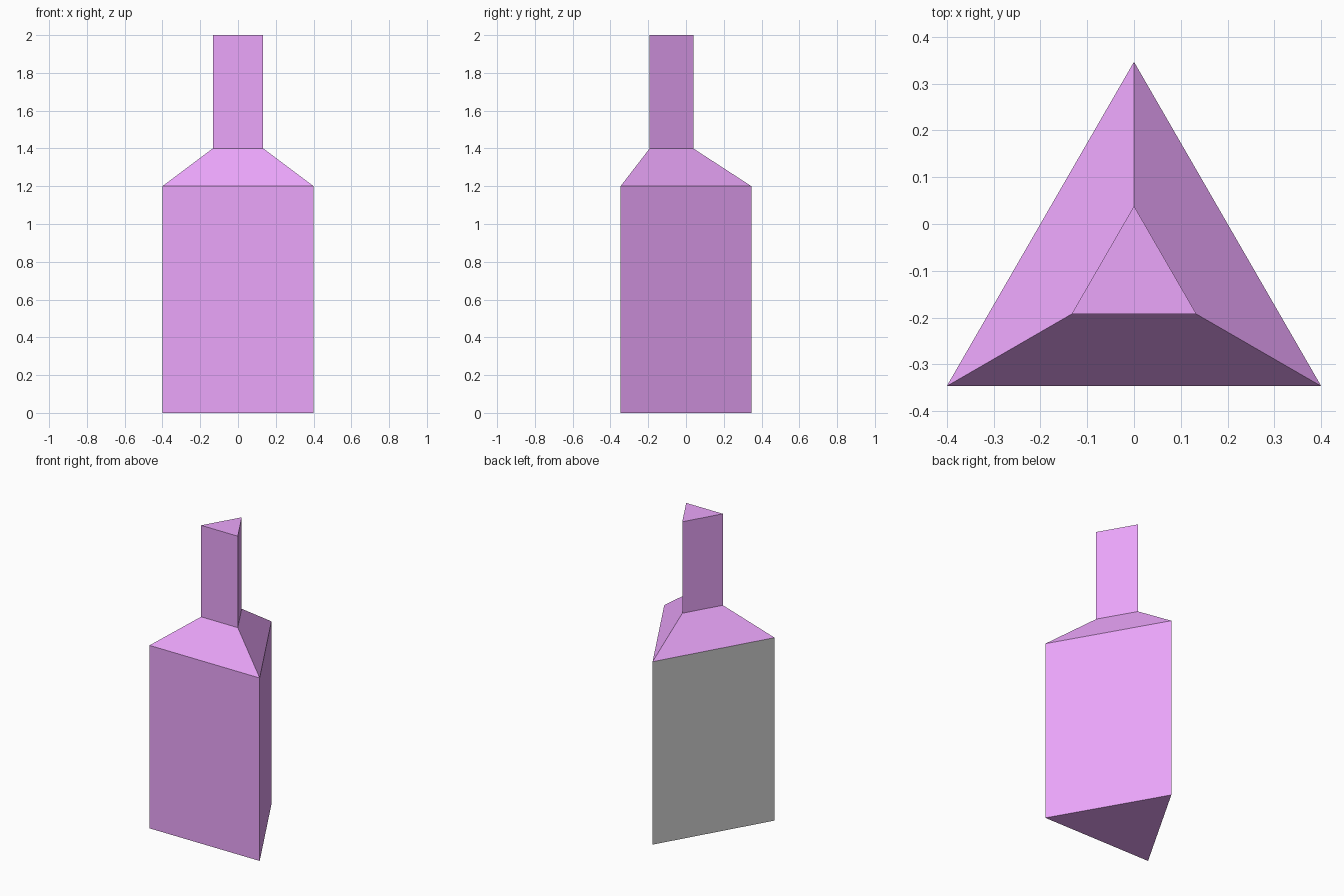
import bpy, bmesh
from math import sin, cos, pi, sqrt

if "Cube" in bpy.data.objects:
    bpy.data.objects.remove(bpy.data.objects["Cube"])

SIDE = 0.8
RADIUS = SIDE / sqrt(3)              # circumradius of the triangular base
CENTRE_Y = SIDE * sqrt(3) / 4 - RADIUS


def make_material(name, colour):
    mat = bpy.data.materials.new(name)
    mat.diffuse_color = colour
    mat.use_nodes = True
    mat.node_tree.nodes["Principled BSDF"].inputs["Base Color"].default_value = mat.diffuse_color
    return mat


# Triangular bottle: (height, scale) of each cross-section
profile = [(0, 1), (1.2, 1), (1.4, 1 / 3), (2, 1 / 3)]
angles = [pi / 2 + i * 2 * pi / 3 for i in range(3)]   # back, front left, front right

bm = bmesh.new()
rings = [[bm.verts.new((RADIUS * s * cos(a), CENTRE_Y + RADIUS * s * sin(a), z))
          for a in angles] for z, s in profile]

# Base and mouth caps
bm.faces.new(rings[0][::-1])
bm.faces.new(rings[-1])

# Body, shoulder and neck walls; the left body wall is the grey panel
for level, (low, high) in enumerate(zip(rings, rings[1:])):
    for i in range(3):
        j = (i + 1) % 3
        face = bm.faces.new((low[i], low[j], high[j], high[i]))
        if level == 0 and i == 0:
            face.material_index = 1

mesh = bpy.data.meshes.new("bottle")
bm.to_mesh(mesh)
bm.free()
mesh.materials.append(make_material("purple", (0.83, 0.38, 0.96, 1)))
mesh.materials.append(make_material("plain_grey", (0.8, 0.8, 0.8, 1)))
bpy.context.collection.objects.link(bpy.data.objects.new("bottle", mesh))
